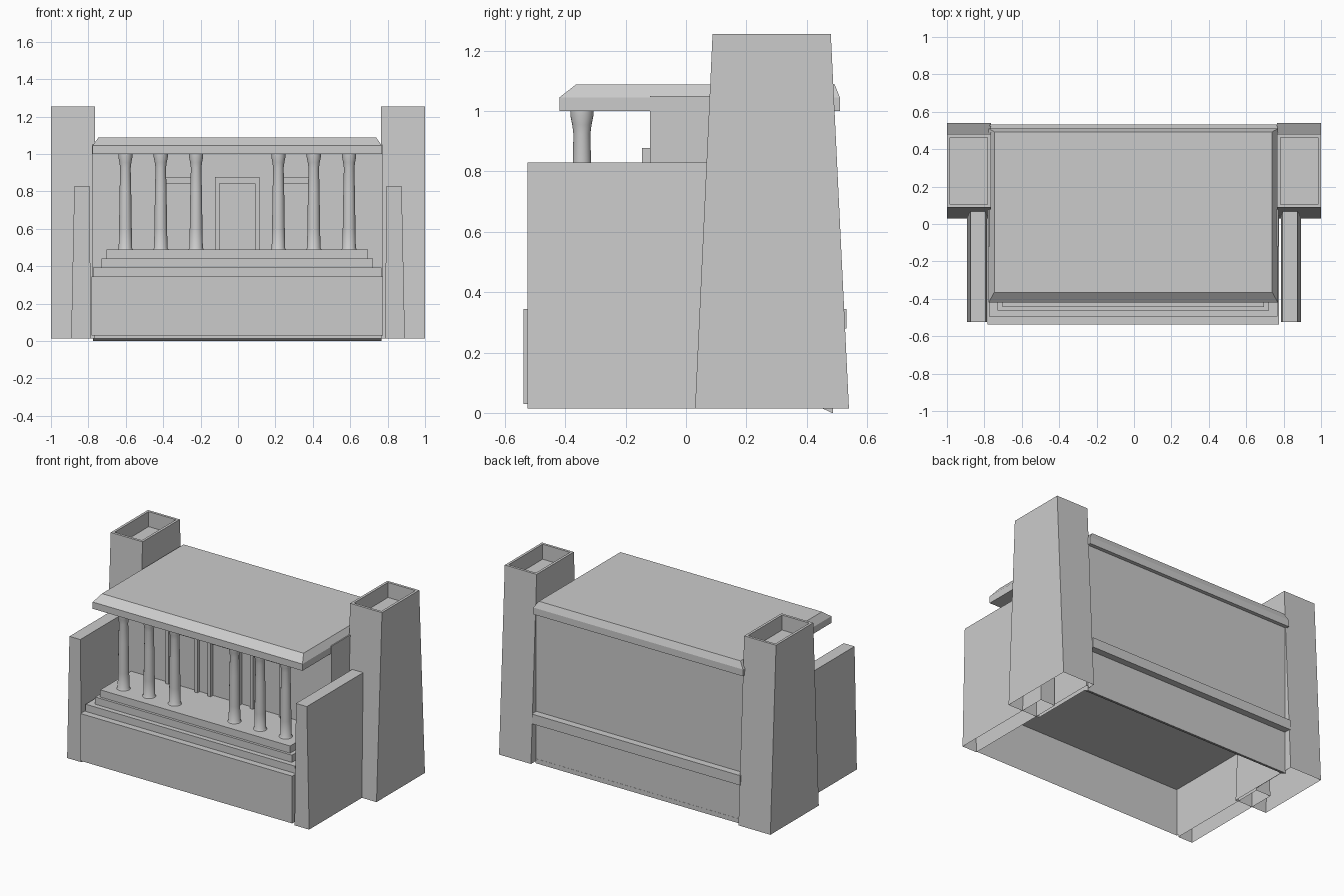
import bpy, bmesh, math

if "Cube" in bpy.data.objects:
    bpy.data.objects.remove(bpy.data.objects["Cube"])

stone = bpy.data.materials.new("pale_grey_stone")
stone.use_nodes = True
GREY = (0.6, 0.6, 0.6, 1)
stone.diffuse_color = GREY
stone.node_tree.nodes["Principled BSDF"].inputs["Base Color"].default_value = GREY

MID = -0.004  # the central building sits slightly off centre


def finish(name, bm):
    bmesh.ops.recalc_face_normals(bm, faces=bm.faces)
    mesh = bpy.data.meshes.new(name)
    bm.to_mesh(mesh)
    bm.free()
    mesh.materials.append(stone)
    obj = bpy.data.objects.new(name, mesh)
    bpy.context.collection.objects.link(obj)
    return obj


def loft(name, sections, side=1, open_bottom=False, well=None):
    """Stack rectangles (x0, x1, y0, y1, z) from the bottom up."""
    bm = bmesh.new()
    rings = []
    for x0, x1, y0, y1, z in sections:
        corners = ((x0, y0), (x1, y0), (x1, y1), (x0, y1))
        rings.append([bm.verts.new((side * x, y, z)) for x, y in corners])
    for low, high in zip(rings, rings[1:]):
        for i in range(4):
            j = (i + 1) % 4
            bm.faces.new((low[i], low[j], high[j], high[i]))
    bottom = bm.faces.new(rings[0][::-1])
    top = bm.faces.new(rings[-1])
    bmesh.ops.recalc_face_normals(bm, faces=bm.faces)
    if well:  # sunken opening in the top
        rim, depth = well
        bmesh.ops.inset_individual(bm, faces=[top], thickness=rim)
        hole = bmesh.ops.extrude_discrete_faces(bm, faces=[top])["faces"][0]
        bmesh.ops.translate(bm, verts=hole.verts, vec=(0, 0, -depth))
    if open_bottom:
        bmesh.ops.delete(bm, geom=[bottom], context="FACES_ONLY")
        mesh = bpy.data.meshes.new(name)
        bm.to_mesh(mesh)
        bm.free()
        mesh.materials.append(stone)
        obj = bpy.data.objects.new(name, mesh)
        bpy.context.collection.objects.link(obj)
        return obj
    return finish(name, bm)


def block(name, half, y0, y1, z0, z1, mid=MID, **options):
    a, b = mid - half, mid + half
    return loft(name, [(a, b, y0, y1, z0), (a, b, y0, y1, z1)], **options)


# Hollow base, steps and main hall
block("base", 0.78, -0.538, 0.487, 0.03, 0.345, open_bottom=True)
for i, (half, front) in enumerate(((0.772, -0.495), (0.725, -0.462), (0.70, -0.445))):
    low = 0.345 + i * 0.048
    block(f"step_{i + 1}", half, front, -0.1, low, low + 0.048)
block("main_hall", 0.777, -0.12, 0.485, 0.345, 1.05)
block("rear_ledge", 0.768, 0.47, 0.532, 0.28, 0.345)

# Slanted strip under the back wall
a, b = MID - 0.77, MID + 0.77
loft("rear_foot", [(a, b, 0.483, 0.488, 0.0), (a, b, 0.452, 0.488, 0.015),
                   (a, b, 0.452, 0.488, 0.03)])

# Roof slab with a chamfered top edge
a, b = MID - 0.773, MID + 0.773
loft("roof", [(a, b, -0.42, 0.51, 1.0), (a, b, -0.42, 0.51, 1.045),
              (a + 0.03, b - 0.03, -0.365, 0.493, 1.088)])

# Tapered towers with open tops, and the wing walls in front of them
for label, side in (("left", 1), ("right", -1)):
    loft(f"{label}_tower", [(0.765, 1.0, 0.03, 0.54, 0.015),
                            (0.765, 1.0, 0.088, 0.48, 1.255)],
         side, open_bottom=True, well=(0.024, 0.1))
    loft(f"{label}_wing_wall", [(0.785, 0.892, -0.525, 0.2, 0.015),
                                (0.795, 0.875, -0.525, 0.2, 0.83)],
         side, open_bottom=True)

# Door frames: two jambs and a lintel on the hall front
for label, x in (("left", 0.312), ("middle", 0), ("right", -0.312)):
    for tag, s in (("left", 1), ("right", -1)):
        block(f"{label}_door_{tag}_jamb", 0.011, -0.145, -0.115, 0.485, 0.842,
              mid=MID + x + s * 0.107)
    block(f"{label}_door_lintel", 0.118, -0.145, -0.115, 0.842, 0.878, mid=MID + x)


# Columns turned from one profile
PROFILE = ((0.043, 0.487), (0.036, 0.497), (0.034, 0.6), (0.031, 0.8),
           (0.028, 0.925), (0.032, 0.955), (0.038, 0.985), (0.038, 1.002))


def column(name, x, y, sides=24):
    bm = bmesh.new()
    rings = []
    for r, z in PROFILE:
        turns = [math.tau * k / sides for k in range(sides)]
        rings.append([bm.verts.new((x + r * math.cos(t), y + r * math.sin(t), z))
                      for t in turns])
    for low, high in zip(rings, rings[1:]):
        for i in range(sides):
            j = (i + 1) % sides
            bm.faces.new((low[i], low[j], high[j], high[i]))
    bm.faces.new(rings[0][::-1])
    bm.faces.new(rings[-1])
    obj = finish(name, bm)
    bpy.ops.object.select_all(action="DESELECT")
    obj.select_set(True)
    bpy.context.view_layer.objects.active = obj
    bpy.ops.object.shade_smooth_by_angle(angle=math.radians(35))


for label, side in (("left", 1), ("right", -1)):
    for i in range(3):
        column(f"{label}_column_{i + 1}", MID + side * (0.22 + 0.189 * i), -0.345)
